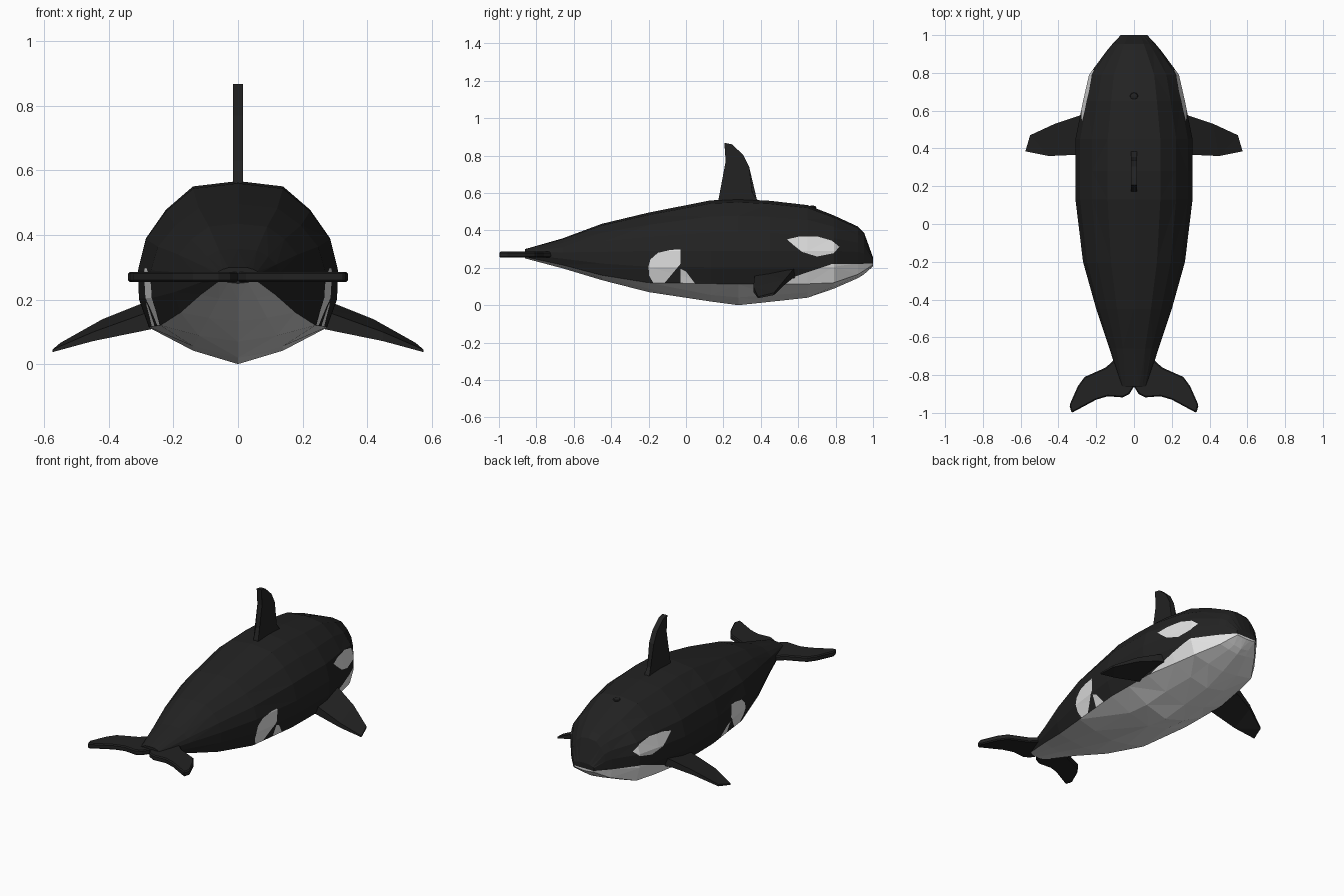
import bpy, bmesh, math
from mathutils import Vector

if "Cube" in bpy.data.objects:
    bpy.data.objects.remove(bpy.data.objects["Cube"])


def material(name, c):
    m = bpy.data.materials.new(name)
    m.diffuse_color = (c, c, c, 1)
    m.use_nodes = True
    m.node_tree.nodes["Principled BSDF"].inputs["Base Color"].default_value = m.diffuse_color
    return m


BLACK = material("black skin", 0.016)
WHITE = material("white skin", 0.75)


def finish(bm, name, mats):
    bmesh.ops.recalc_face_normals(bm, faces=bm.faces[:])
    me = bpy.data.meshes.new(name)
    bm.to_mesh(me)
    bm.free()
    for m in mats:
        me.materials.append(m)
    ob = bpy.data.objects.new(name, me)
    bpy.context.collection.objects.link(ob)
    return ob


# body: lofted sections (y, half width, top z, widest z, belly border z, bottom z)
STATIONS = [
    (-0.86, 0.065, 0.300, 0.280, 0.258, 0.250),
    (-0.66, 0.130, 0.357, 0.282, 0.215, 0.197),
    (-0.45, 0.200, 0.435, 0.285, 0.160, 0.134),
    (-0.20, 0.270, 0.495, 0.290, 0.120, 0.070),
    (0.13, 0.310, 0.560, 0.290, 0.115, 0.020),
    (0.28, 0.310, 0.567, 0.290, 0.113, 0.000),
    (0.45, 0.310, 0.558, 0.290, 0.113, 0.018),
    (0.65, 0.270, 0.535, 0.290, 0.114, 0.040),
    (0.79, 0.238, 0.480, 0.290, 0.120, 0.088),
    (0.92, 0.142, 0.420, 0.285, 0.165, 0.145),
    (0.952, 0.115, 0.388, 0.275, 0.185, 0.165),
    (1.00, 0.070, 0.255, 0.240, 0.214, 0.208),
]


def section(y, w, zt, zw, zl, zb):
    half = [(0, zt)]
    half += [(w * fx, zw + (zt - zw) * fz)
             for fx, fz in ((0.45, 0.94), (0.72, 0.68), (0.92, 0.36), (1, 0))]
    half += [(w * 0.99, (zw + zl) / 2), (w * 0.89, zl),
             (w * 0.45, zb + (zl - zb) * 0.37), (0, zb)]
    return [(x, y, z) for x, z in half + [(-x, z) for x, z in half[-2:0:-1]]]


bm = bmesh.new()
rings = [[bm.verts.new(p) for p in section(*s)] for s in STATIONS]
for a, b in zip(rings, rings[1:]):
    for i in range(16):
        j = (i + 1) % 16
        f = bm.faces.new((a[i], a[j], b[j], b[i]))
        f.material_index = int(6 <= i <= 9)      # white belly strips
bm.faces.new(rings[0])
bm.faces.new(rings[-1])
bmesh.ops.triangulate(bm, faces=bm.faces[:])


def paint_patch(poly):
    """Cut a convex side-view (y, z) outline into both flanks and whiten it."""
    ys, zs = [p[0] for p in poly], [p[1] for p in poly]
    edges = list(zip(poly, poly[1:] + poly[:1]))

    def near(f):
        fy, fz = [v.co.y for v in f.verts], [v.co.z for v in f.verts]
        return (max(fy) > min(ys) and min(fy) < max(ys)
                and max(fz) > min(zs) and min(fz) < max(zs))

    for (y0, z0), (y1, z1) in edges:
        fs = [f for f in bm.faces if near(f)]
        geom = fs + list({e for f in fs for e in f.edges}) + list({v for f in fs for v in f.verts})
        bmesh.ops.bisect_plane(bm, geom=geom, dist=1e-5, plane_co=(0, y0, z0),
                               plane_no=Vector((0, z1 - z0, y0 - y1)).normalized())
    for f in bm.faces:
        c = f.calc_center_median()
        side = [(y1 - y0) * (c.z - z0) - (z1 - z0) * (c.y - y0) for (y0, z0), (y1, z1) in edges]
        if all(s < 0 for s in side) or all(s > 0 for s in side):
            f.material_index = 1


# eye patch, flank patch (two convex pieces), cheek and lower jaw
paint_patch([(0.54, 0.352), (0.60, 0.366), (0.70, 0.368), (0.78, 0.345), (0.82, 0.312),
             (0.79, 0.278), (0.70, 0.26), (0.62, 0.285), (0.57, 0.325)])
paint_patch([(-0.20, 0.21), (-0.19, 0.245), (-0.15, 0.28), (-0.08, 0.296), (0.0, 0.298),
             (0.02, 0.28), (-0.03, 0.22), (-0.03, 0.11), (-0.17, 0.11), (-0.198, 0.16)])
paint_patch([(-0.03, 0.22), (0.0, 0.18), (0.14, 0.112), (-0.03, 0.11)])
paint_patch([(0.47, 0.112), (0.55, 0.142), (0.78, 0.22), (1.01, 0.222), (1.01, 0.10)])
finish(bm, "body", [BLACK, WHITE])


def fin(name, points, axis, mirror=False, bevel=0.0):
    """Slab from an outline of (x, y, z, half thickness) points."""
    bm = bmesh.new()
    ax = Vector(axis)
    lo = [bm.verts.new(Vector(p[:3]) - ax * p[3]) for p in points]
    hi = [bm.verts.new(Vector(p[:3]) + ax * p[3]) for p in points]
    bm.faces.new(lo[::-1])
    bm.faces.new(hi)
    n = len(points)
    for i in range(n):
        j = (i + 1) % n
        bm.faces.new((lo[i], lo[j], hi[j], hi[i]))
    bmesh.ops.triangulate(bm, faces=[f for f in bm.faces if len(f.verts) > 4])
    ob = finish(bm, name, [BLACK])
    if bevel:
        m = ob.modifiers.new("soft rim", "BEVEL")
        m.width, m.segments = bevel, 1
        m.limit_method, m.angle_limit = "ANGLE", math.radians(40)
    if mirror:
        ob.modifiers.new("mirror", "MIRROR").use_mirror_merge = False
    return ob


# dorsal fin
DORSAL = [(0.17, 0.545), (0.175, 0.57), (0.197, 0.63), (0.212, 0.77), (0.205, 0.868),
          (0.245, 0.86), (0.305, 0.805), (0.338, 0.74), (0.355, 0.60), (0.385, 0.56), (0.385, 0.54)]
fin("dorsal_fin", [(0, y, z, 0.016) for y, z in DORSAL], (1, 0, 0), bevel=0.007)

# side flippers, thick at the root and thin at the tip
fin("flippers", [(0.22, 0.595, 0.178, 0.03), (0.30, 0.57, 0.165, 0.022), (0.42, 0.53, 0.125, 0.014),
                 (0.55, 0.47, 0.06, 0.006), (0.575, 0.385, 0.041, 0.004),
                 (0.45, 0.36, 0.085, 0.014), (0.22, 0.37, 0.15, 0.032)], (0, 0, 1), mirror=True)

# tail flukes
FLUKE = [(0, -0.72), (0, -0.862), (0.025, -0.90), (0.06, -0.918), (0.14, -0.912), (0.20, -0.93),
         (0.33, -1.0), (0.342, -0.96), (0.298, -0.86), (0.262, -0.81), (0.15, -0.76), (0.10, -0.715)]
fin("tail_flukes", [(x, y, 0.27, 0.016) for x, y in FLUKE], (0, 0, 1), mirror=True, bevel=0.006)

# blowhole bump
bm = bmesh.new()
bmesh.ops.create_uvsphere(bm, u_segments=10, v_segments=6, radius=0.022)
for v in bm.verts:
    v.co = Vector((v.co.x, v.co.y, v.co.z * 0.5)) + Vector((0, 0.675, 0.522))
finish(bm, "blowhole", [BLACK])
